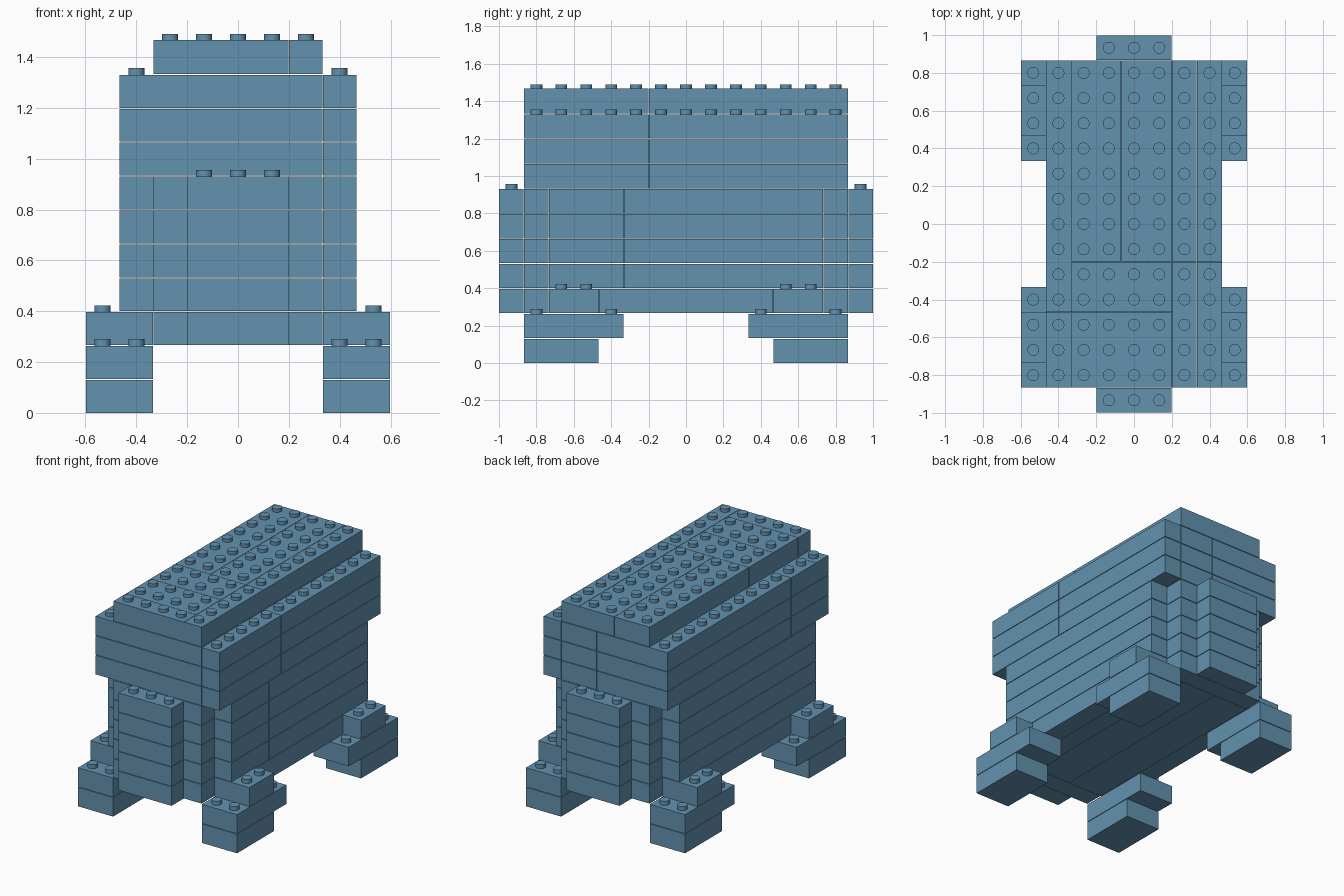
import bpy
import bmesh
from mathutils import Matrix, Vector

old = bpy.data.objects.get("Cube")
if old:
    bpy.data.objects.remove(old, do_unlink=True)

P = 2 / 15              # brick module
GAP = 0.0012            # side clearance of each brick
SEAM = 0.004            # clearance above each brick
STUD_R, STUD_H = 0.0315, 0.024

blue = bpy.data.materials.new("dusty blue")
blue.use_nodes = True
colour = (0.125, 0.287, 0.43, 1)
blue.diffuse_color = colour
blue.node_tree.nodes["Principled BSDF"].inputs["Base Color"].default_value = colour

parts = {}              # part name -> list of bricks
filled = set()          # occupied grid cells


def brick(part, layers, x0, x1, y0, y1):
    """Stack one brick per layer over the given grid cells."""
    for k in layers:
        parts.setdefault(part, []).append((k, x0, x1, y0, y1))
        filled.update((x, y, k) for x in range(x0, x1) for y in range(y0, y1))


def add_box(bm, k, x0, x1, y0, y1):
    lo = Vector((x0 * P - 0.6 + GAP, y0 * P - 1 + GAP, k * P))
    hi = Vector((x1 * P - 0.6 - GAP, y1 * P - 1 - GAP, (k + 1) * P - SEAM))
    if k == 10:
        hi.z = (k + 1) * P
    size = hi - lo
    bmesh.ops.create_cube(bm, size=1, matrix=Matrix.Translation((lo + hi) / 2)
                          @ Matrix.Diagonal((*size, 1)))


def add_stud(bm, x, y, k):
    low, top = (k + 1) * P - SEAM - 0.001, (k + 1) * P + STUD_H - 0.001
    centre = ((x + 0.5) * P - 0.6, (y + 0.5) * P - 1, (low + top) / 2)
    bmesh.ops.create_cone(bm, cap_ends=True, segments=20, radius1=STUD_R,
                          radius2=STUD_R, depth=top - low,
                          matrix=Matrix.Translation(centre))


# Four legs: foot, longer ankle plate and shoulder block
for side, x in (("right", 0), ("left", 7)):
    for end, front in (("front", True), ("back", False)):
        def span(a, b):
            return (a, b) if front else (15 - b, 15 - a)
        leg = f"{end}_{side}_leg"
        brick(leg, [0], x, x + 2, *span(1, 4))
        brick(leg, [1], x, x + 2, *span(1, 5))
        brick(leg, [2], x, x + 2, *span(2, 4))

# Belly layer between the legs
brick("belly", [2], 1, 2, 4, 11)
brick("belly", [2], 7, 8, 4, 11)
brick("belly", [2], 2, 4, 2, 13)
brick("belly", [2], 4, 6, 2, 13)
brick("belly", [2], 6, 7, 2, 13)

# Body walls and core
body = range(3, 7)
brick("body", body, 7, 8, 2, 5)
brick("body", body, 7, 8, 5, 13)
brick("body", body, 1, 7, 2, 3)
brick("body", body, 1, 4, 3, 13)
brick("body", body, 4, 7, 3, 13)

# Stepped columns at both ends
for end, inner, outer in (("front", 1, 0), ("back", 13, 14)):
    brick(f"{end}_step", range(2, 7), 2, 7, inner, inner + 1)
    brick(f"{end}_column", range(2, 7), 3, 6, outer, outer + 1)

# Overhanging upper body
upper = range(7, 10)
brick("upper_body", upper, 7, 8, 1, 6)
brick("upper_body", upper, 7, 8, 6, 14)
brick("upper_body", upper, 1, 7, 1, 2)
brick("upper_body", upper, 1, 7, 2, 4)
brick("upper_body", upper, 1, 5, 4, 14)
brick("upper_body", upper, 5, 7, 4, 14)

# Top deck
brick("top_deck", [10], 6, 7, 1, 6)
brick("top_deck", [10], 6, 7, 6, 14)
brick("top_deck", [10], 2, 4, 6, 14)
brick("top_deck", [10], 4, 6, 6, 14)
for y0, y1 in ((1, 2), (2, 4), (4, 6)):
    brick("top_deck", [10], 2, 6, y0, y1)

# Build every part, with studs on each uncovered cell
for name, bricks in parts.items():
    bm = bmesh.new()
    for k, x0, x1, y0, y1 in bricks:
        add_box(bm, k, x0, x1, y0, y1)
        for x in range(x0, x1):
            for y in range(y0, y1):
                if (x, y, k + 1) not in filled:
                    add_stud(bm, x, y, k)
    mesh = bpy.data.meshes.new(name)
    bm.to_mesh(mesh)
    bm.free()
    mesh.materials.append(blue)
    obj = bpy.data.objects.new(name, mesh)
    bpy.context.collection.objects.link(obj)
    bpy.ops.object.select_all(action='DESELECT')
    obj.select_set(True)
    bpy.context.view_layer.objects.active = obj
    bpy.ops.object.shade_smooth_by_angle()
